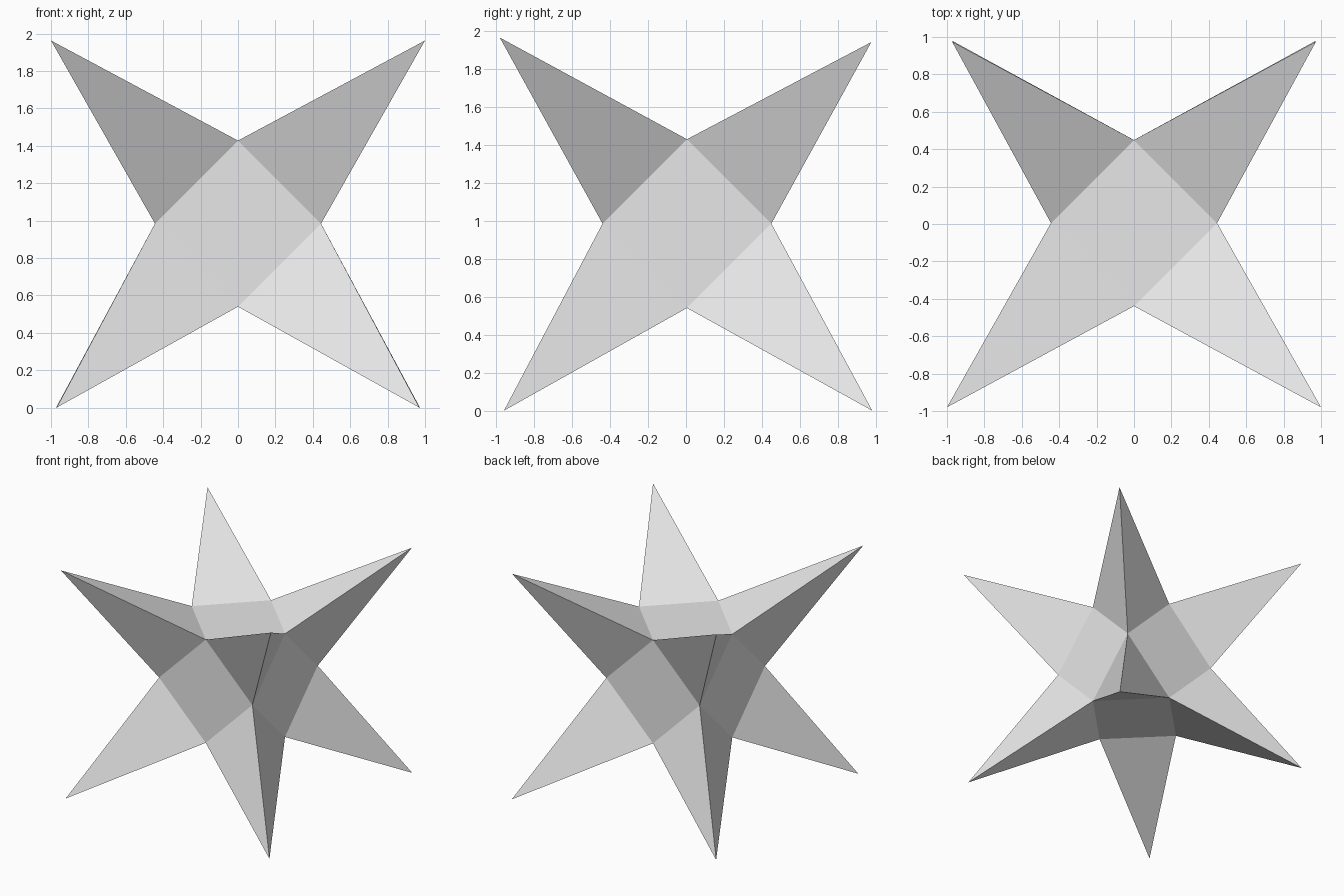
import bpy
import bmesh
from mathutils import Vector

cube = bpy.data.objects.get("Cube")
if cube:
    bpy.data.objects.remove(cube, do_unlink=True)

CENTRE = Vector((0, 0.005, 0.984))
CORE = 0.444

# Spike tips by (front/back, bottom/top), measured from the core centre
TIPS = {
    (-1, 1): (1.0, -0.985, 0.979),
    (1, 1): (0.973, 0.97, 0.955),
    (1, -1): (0.973, 0.975, -0.984),
    (-1, -1): (0.97, -0.963, -0.984),
}

grey = bpy.data.materials.new("light_grey")
grey.use_nodes = True
grey.diffuse_color = (0.8, 0.8, 0.8, 1)
grey.node_tree.nodes["Principled BSDF"].inputs["Base Color"].default_value = (0.8, 0.8, 0.8, 1)

# Core: cube with its corners cut off at the edge midpoints
bm = bmesh.new()
midpoints = [(x, y, z) for x in (-1, 0, 1) for y in (-1, 0, 1) for z in (-1, 0, 1)
             if abs(x) + abs(y) + abs(z) == 2]
verts = {p: bm.verts.new(CENTRE + CORE * Vector(p)) for p in midpoints}

# Square faces, one on each side of the core
for axis in range(3):
    for side in (-1, 1):
        ring = []
        for u, v in ((1, 0), (0, 1), (-1, 0), (0, -1)):
            p = [0, 0, 0]
            p[axis], p[(axis + 1) % 3], p[(axis + 2) % 3] = side, u, v
            ring.append(verts[tuple(p)])
        bm.faces.new(ring)

# Spikes: a three-sided pyramid over each cut corner
for sx in (-1, 1):
    for (sy, sz), (tx, ty, tz) in TIPS.items():
        tip = bm.verts.new(CENTRE + Vector((sx * tx, ty, tz)))
        base = [verts[(sx, sy, 0)], verts[(0, sy, sz)], verts[(sx, 0, sz)]]
        for i in range(3):
            bm.faces.new((base[i], base[(i + 1) % 3], tip))

bmesh.ops.recalc_face_normals(bm, faces=bm.faces)
mesh = bpy.data.meshes.new("spiked_star")
bm.to_mesh(mesh)
bm.free()
mesh.materials.append(grey)
star = bpy.data.objects.new("spiked_star", mesh)
bpy.context.collection.objects.link(star)
